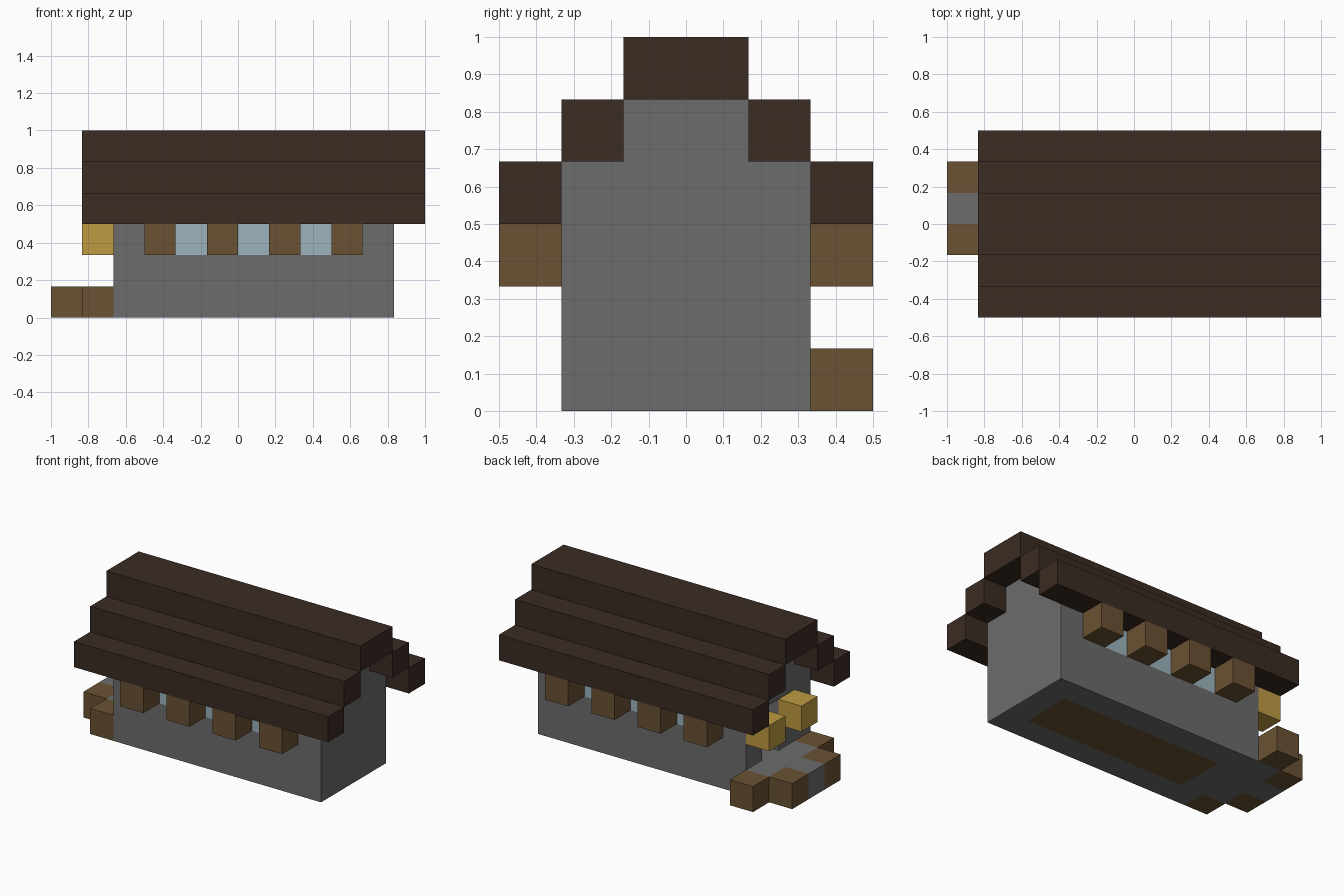
import bpy, bmesh
from mathutils import Vector

cube = bpy.data.objects.get("Cube")
if cube:
    bpy.data.objects.remove(cube, do_unlink=True)

U = 1 / 6  # size of one building block


def material(name, r, g, b):
    m = bpy.data.materials.new(name)
    m.use_nodes = True
    m.diffuse_color = (r, g, b, 1)
    node = next(n for n in m.node_tree.nodes if n.type == 'BSDF_PRINCIPLED')
    node.inputs["Base Color"].default_value = (r, g, b, 1)
    node.inputs["Roughness"].default_value = 0.9
    return m


stone = material("grey stone", .15, .15, .15)
wood = material("brown wood", .144, .084, .033)
roof = material("dark roof wood", .044, .025, .017)
glass = material("pale blue glass", .332, .456, .515)
lamp = material("yellow lamp", .509, .328, .054)


def cells(x0, x1, y0, y1, z0, z1):
    return {(x, y, z) for x in range(x0, x1) for y in range(y0, y1) for z in range(z0, z1)}


def build(name, mat, filled):
    """Closed skin around a set of block cells, with flat areas merged."""
    bm = bmesh.new()
    for cell in filled:
        centre = Vector(cell) + Vector((.5, .5, .5))
        for axis in range(3):
            for sign in (-1, 1):
                n = Vector((0, 0, 0))
                n[axis] = sign
                if tuple(int(c + d) for c, d in zip(cell, n)) in filled:
                    continue
                a = Vector((0, 0, 0))
                a[(axis + 1) % 3] = .5
                b = n.cross(a)
                mid = centre + n / 2
                corners = (mid - a - b, mid + a - b, mid + a + b, mid - a + b)
                bm.faces.new([bm.verts.new(p * U) for p in corners])
    bmesh.ops.remove_doubles(bm, verts=bm.verts, dist=.001)
    bmesh.ops.dissolve_limit(bm, angle_limit=.01, verts=bm.verts, edges=bm.edges)
    mesh = bpy.data.meshes.new(name)
    bm.to_mesh(mesh)
    bm.free()
    mesh.materials.append(mat)
    obj = bpy.data.objects.new(name, mesh)
    bpy.context.collection.objects.link(obj)
    return obj


# Stone hall with gables, hollow room, doorway, and the paving of the porch
hall = cells(-4, 5, -2, 2, 0, 4) | cells(-4, 5, -1, 1, 4, 5)
hall -= cells(-3, 4, -1, 1, 0, 5) | cells(-4, -3, 0, 1, 1, 3)
windows = [(x, y) for x in (-2, 0, 2) for y in (-2, 1)]
for x, y in windows:
    hall -= cells(x, x + 1, y, y + 1, 2, 3)
hall |= cells(-5, -4, -1, 2, 0, 1) | cells(-6, -5, 0, 1, 0, 1)
build("stone_hall", stone, hall)

# Wooden floor inside
build("floor", wood, cells(-3, 4, -1, 1, 0, 1))

# Window panes
for i, (x, y) in enumerate(windows):
    build(f"window_{i + 1}", glass, cells(x, x + 1, y, y + 1, 2, 3))

# Brackets under both eaves
for side, y in (("front", -3), ("back", 2)):
    for i, x in enumerate(range(-3, 4, 2)):
        build(f"{side}_bracket_{i + 1}", wood, cells(x, x + 1, y, y + 1, 2, 3))

# Stepped roof
build("roof_ridge", roof, cells(-5, 6, -1, 1, 5, 6))
for side, ys in (("front", (-2, -3)), ("back", (1, 2))):
    for tier, y, z in (("upper", ys[0], 4), ("lower", ys[1], 3)):
        build(f"{side}_{tier}_roof_beam", roof, cells(-5, 6, y, y + 1, z, z + 1))

# Wooden corner blocks of the porch
for i, (x, y) in enumerate([(-5, -2), (-6, -1), (-6, 1), (-5, 2)]):
    build(f"porch_block_{i + 1}", wood, cells(x, x + 1, y, y + 1, 0, 1))

# Lamps either side of the doorway
for i, y in enumerate((-1, 1)):
    build(f"door_lamp_{i + 1}", lamp, cells(-5, -4, y, y + 1, 2, 3))
